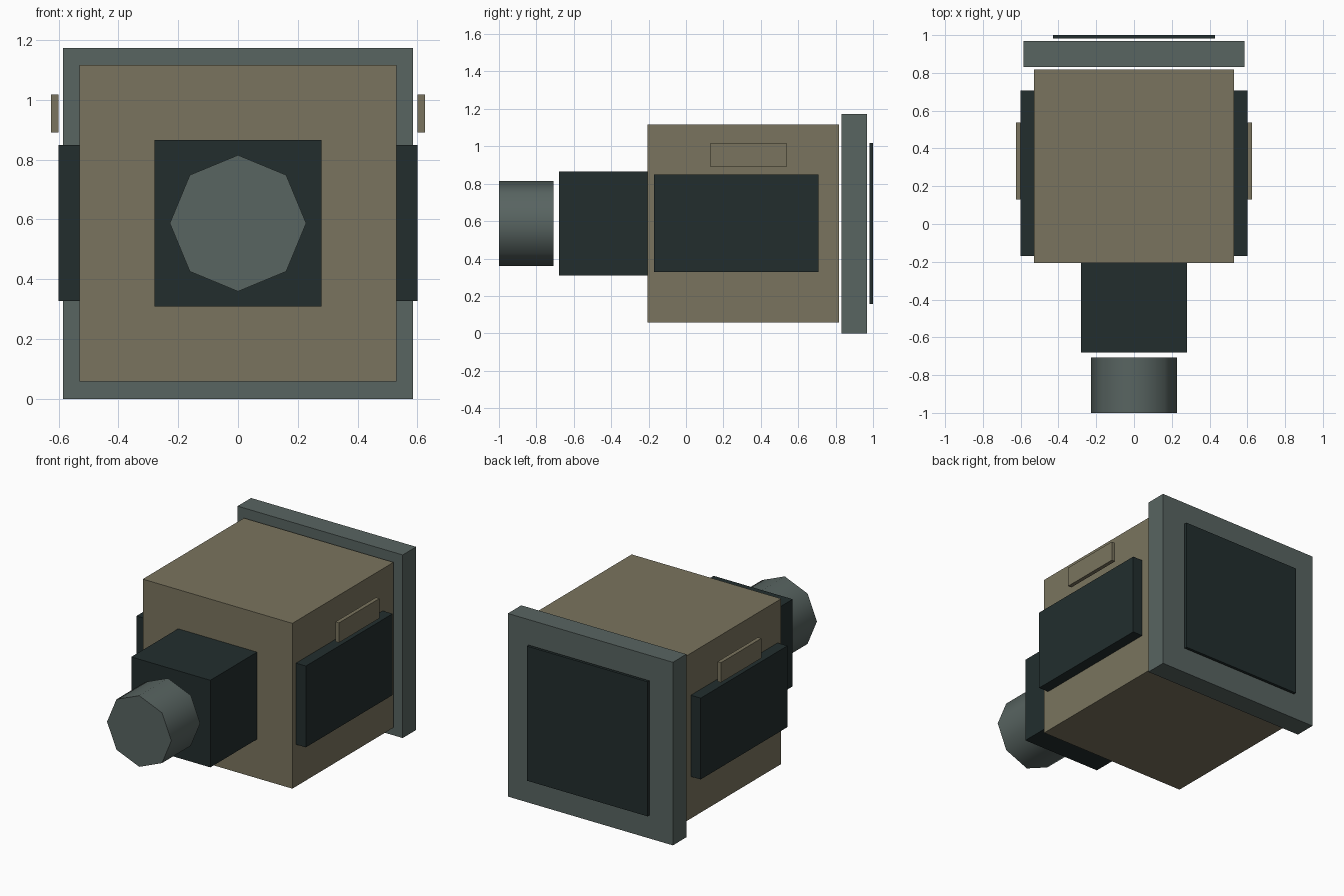
import bpy
from math import radians

cube = bpy.data.objects.get("Cube")
if cube:
    bpy.data.objects.remove(cube, do_unlink=True)


def make_material(name, colour):
    mat = bpy.data.materials.new(name)
    mat.use_nodes = True
    rgba = (*colour, 1)
    mat.diffuse_color = rgba
    mat.node_tree.nodes["Principled BSDF"].inputs["Base Color"].default_value = rgba
    return mat


tan = make_material("olive_tan", (0.195, 0.175, 0.112))
grey = make_material("slate_grey", (0.098, 0.128, 0.12))
dark = make_material("dark_teal", (0.016, 0.027, 0.027))


def box(name, low, high, mat):
    """Axis-aligned box between two corners, with the mesh data at real size."""
    centre = [(a + b) / 2 for a, b in zip(low, high)]
    bpy.ops.mesh.primitive_cube_add(size=1, location=centre)
    obj = bpy.context.object
    obj.name = name
    obj.scale = [b - a for a, b in zip(low, high)]
    bpy.ops.object.transform_apply(location=False, rotation=False, scale=True)
    obj.data.materials.append(mat)
    return obj


# Main housing and the lens mount on its front
box("body", (-0.53, -0.207, 0.058), (0.53, 0.817, 1.117), tan)
box("lens_mount", (-0.28, -0.68, 0.308), (0.28, -0.207, 0.866), dark)

# Eight-sided lens barrel with smooth sides and flat ends
front, back = -1.0, -0.708
bpy.ops.mesh.primitive_cylinder_add(
    vertices=8, radius=0.228, depth=back - front,
    location=(0, (front + back) / 2, 0.587), rotation=(radians(90), 0, 0))
barrel = bpy.context.object
barrel.name = "lens_barrel"
barrel.data.materials.append(grey)
bpy.ops.object.shade_smooth_by_angle(angle=radians(60))

# Rear frame and the thin screen behind it
box("rear_frame", (-0.585, 0.832, 0), (0.585, 0.968, 1.173), grey)
box("rear_screen", (-0.428, 0.982, 0.156), (0.428, 1.0, 1.018), dark)

# Grip panels and small tabs on both sides
for side, s in (("left", 1), ("right", -1)):
    for part, inner, outer, y, z, mat in (
            ("grip_panel", 0.53, 0.6, (-0.17, 0.708), (0.327, 0.848), dark),
            ("side_tab", 0.6, 0.625, (0.13, 0.538), (0.89, 1.017), tan)):
        x = sorted((s * inner, s * outer))
        box(f"{side}_{part}", (x[0], y[0], z[0]), (x[1], y[1], z[1]), mat)
